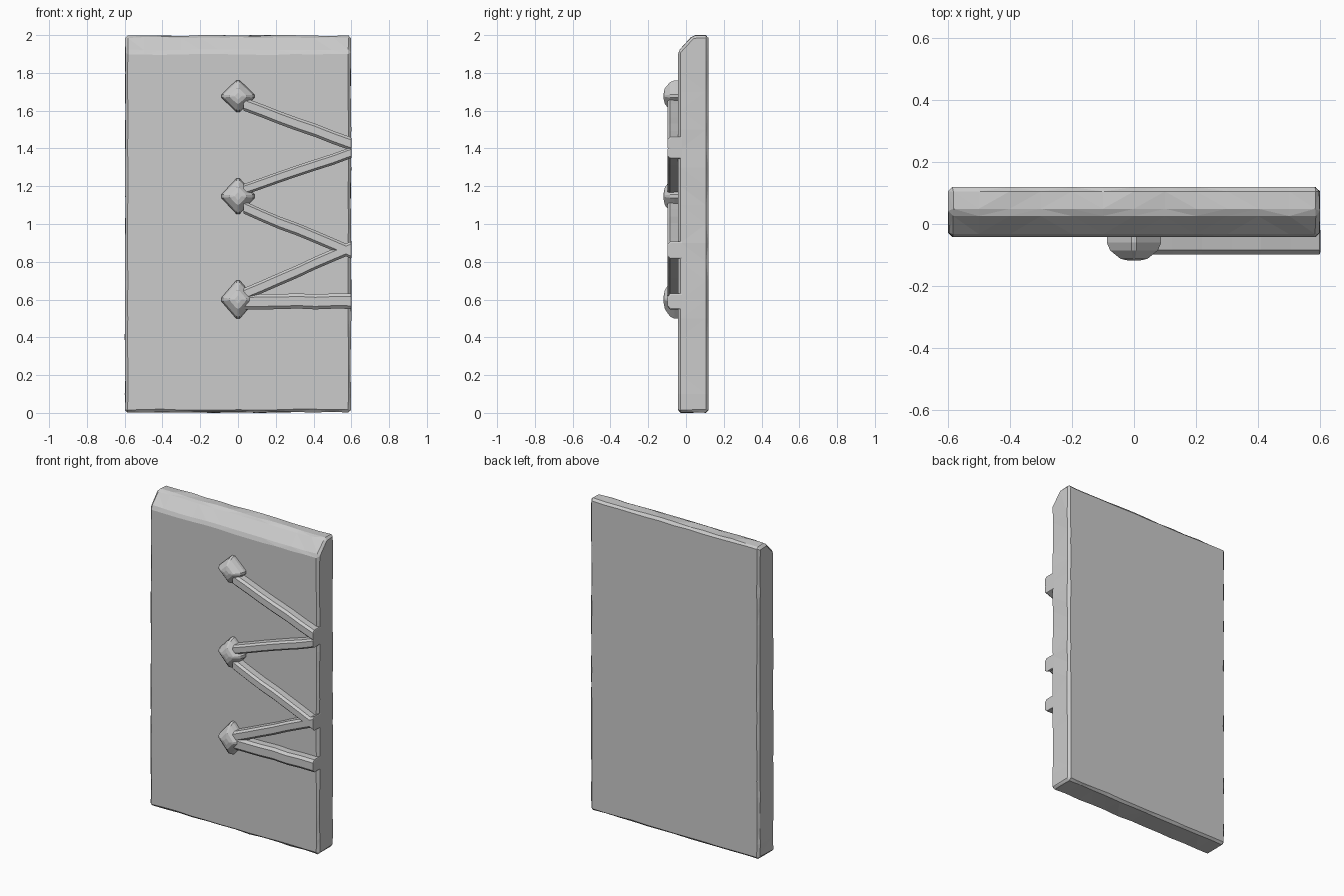
import bpy, bmesh, math, random
from mathutils import Vector

if "Cube" in bpy.data.objects:
    bpy.data.objects.remove(bpy.data.objects["Cube"])

random.seed(4)
W, FRONT, BACK = 0.6, -0.042, 0.119


def finish(name, bm):
    bmesh.ops.recalc_face_normals(bm, faces=bm.faces[:])
    me = bpy.data.meshes.new(name)
    bm.to_mesh(me)
    bm.free()
    ob = bpy.data.objects.new(name, me)
    bpy.context.collection.objects.link(ob)
    return ob


def loft(bm, rings):
    """Skin a list of equal-length point rings and cap both ends."""
    vs = [[bm.verts.new(p) for p in r] for r in rings]
    n = len(vs[0])
    for a, b in zip(vs, vs[1:]):
        for i in range(n):
            bm.faces.new((a[i], a[(i + 1) % n], b[(i + 1) % n], b[i]))
    bm.faces.new(vs[0])
    bm.faces.new(vs[-1])


def bevel_sharp(bm, width):
    bmesh.ops.recalc_face_normals(bm, faces=bm.faces[:])
    edges = [e for e in bm.edges if e.calc_face_angle(0) > math.radians(30)]
    bmesh.ops.bevel(bm, geom=edges, offset=width, segments=1,
                    affect='EDGES', clamp_overlap=True)


# Slab: side profile with a sloped top front edge, extruded along x
bm = bmesh.new()
profile = [(FRONT, 0), (BACK, 0), (BACK, 2), (0.035, 2), (FRONT, 1.915)]
loft(bm, [[(x, y, z) for y, z in profile] for x in (-W, W)])


def slice_mesh(axis, cuts):
    for c in cuts:
        co, no = Vector(), Vector()
        co[axis], no[axis] = c, 1
        bmesh.ops.bisect_plane(bm, geom=bm.verts[:] + bm.edges[:] + bm.faces[:],
                               plane_co=co, plane_no=no)


slice_mesh(0, [-0.5 + 0.1 * i for i in range(11)])
slice_mesh(2, [0.1 * i for i in range(1, 19)])
bevel_sharp(bm, 0.014)

# Slightly chipped edges: nudge the border points inward
for v in bm.verts:
    if abs(v.co.x) > 0.58:
        v.co.x *= 1 - random.uniform(0, 0.008)
    if v.co.z > 1.9 or v.co.z < 0.02:
        v.co.z += random.uniform(0, 0.006) * (-1 if v.co.z > 1 else 1)
bmesh.ops.triangulate(bm, faces=bm.faces[:])
finish("stone_slab", bm)

# Raised bars: start (x, z), end height at the right edge, width
bars = [(0.03, 1.632, 1.425, 0.066), (0.03, 1.185, 1.375, 0.056),
        (0.03, 1.088, 0.85, 0.062), (0.03, 0.628, 0.872, 0.062),
        (0.03, 0.59, 0.59, 0.08)]
for i, (x0, z0, z1, w) in enumerate(bars):
    bm = bmesh.new()
    h = w / 2 / math.cos(math.atan2(z1 - z0, W - x0))
    section = [(-0.02, -h), (-0.084, -h), (-0.098, -h * 0.6),
               (-0.098, h * 0.6), (-0.084, h), (-0.02, h)]
    steps = 6
    rings = []
    for s in range(steps + 1):
        t = s / steps
        dz = random.uniform(-0.003, 0.003)
        rings.append([(x0 + (W - 0.002 - x0) * t, y, z0 + (z1 - z0) * t + dz + k)
                      for y, k in section])
    # Round off the exposed end a little
    rings.append([(W, y + 0.006 if y < -0.03 else y, z1 + k * 0.85)
                  for y, k in section])
    loft(bm, rings)
    finish(f"raised_bar_{i + 1}", bm)

# Diamond studs with a faceted, blunt pyramid front
for i, (z, r) in enumerate([(1.677, 0.084), (1.147, 0.094), (0.6, 0.102)]):
    bm = bmesh.new()
    rings = []
    for y, k in [(-0.02, 1.0), (-0.06, 1.0), (-0.085, 0.88), (-0.112, 0.5), (-0.118, 0.2)]:
        ring = []
        for c in range(4):
            # Two points per corner give a small flat on each tip
            for d in (-0.1, 0.1):
                a = c * math.pi / 2 + d
                ring.append((0.088 * k * math.cos(a), y, z + r * k * math.sin(a)))
        rings.append(ring)
    loft(bm, rings)
    finish(f"diamond_stud_{i + 1}", bm)
